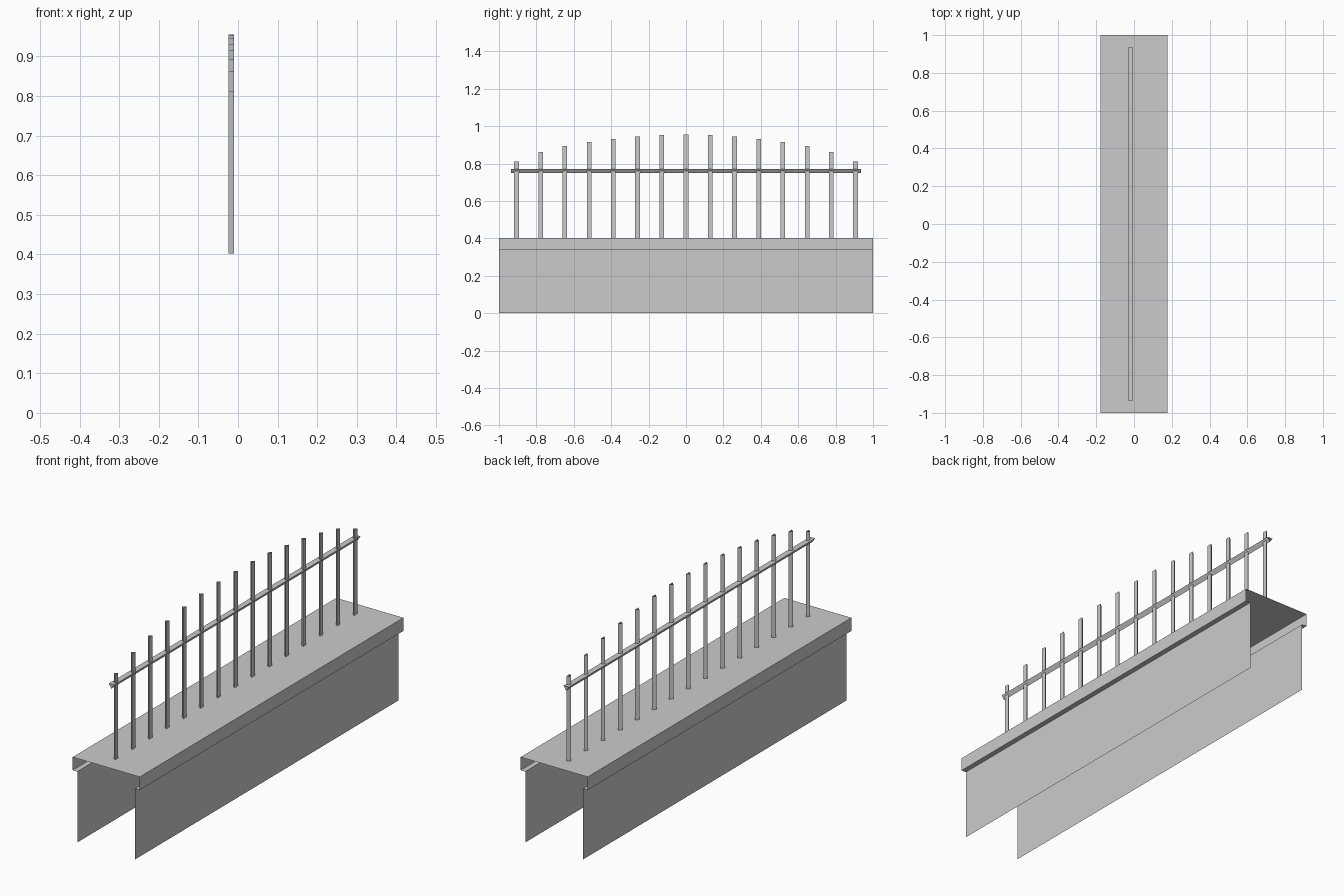
import bpy

cube = bpy.data.objects.get("Cube")
if cube:
    bpy.data.objects.remove(cube, do_unlink=True)

grey = bpy.data.materials.new("plain grey")
grey.use_nodes = True
grey.diffuse_color = (0.6, 0.6, 0.6, 1)
grey.node_tree.nodes["Principled BSDF"].inputs["Base Color"].default_value = (0.6, 0.6, 0.6, 1)


def sheet(name, start, end, closed=False):
    """Join two matching outlines with open-ended thin faces."""
    n = len(start)
    faces = [(i, (i + 1) % n, n + (i + 1) % n, n + i) for i in range(n if closed else n - 1)]
    mesh = bpy.data.meshes.new(name)
    mesh.from_pydata(start + end, [], faces)
    mesh.materials.append(grey)
    obj = bpy.data.objects.new(name, mesh)
    bpy.context.collection.objects.link(obj)
    return obj


def along_y(name, profile, half, closed=False):
    return sheet(name, [(x, half, z) for x, z in profile],
                 [(x, -half, z) for x, z in profile], closed)


# Low wall: two thin sides under an overhanging cap, open at the ends
side = [(0.153, 0), (0.153, 0.34), (0.178, 0.34), (0.178, 0.403)]
along_y("wall_and_cap", side + [(-x, z) for x, z in reversed(side)], 1.0)

# Handrail: flat top with a ridge underneath
RAIL_X = -0.018
along_y("handrail", [(RAIL_X - 0.014, 0.77), (RAIL_X, 0.75), (RAIL_X + 0.014, 0.77)],
        0.935, closed=True)

# Upright bars: three-sided, rising towards the middle
heights = [0.955, 0.954, 0.946, 0.932, 0.915, 0.893, 0.862, 0.812]
for i in range(-7, 8):
    y = i * 0.1295
    outline = [(-0.010, y - 0.0125), (-0.010, y + 0.0125), (-0.0245, y)]
    sheet(f"upright_bar_{i + 8}", [(x, v, 0.403) for x, v in outline],
          [(x, v, heights[abs(i)]) for x, v in outline], closed=True)
